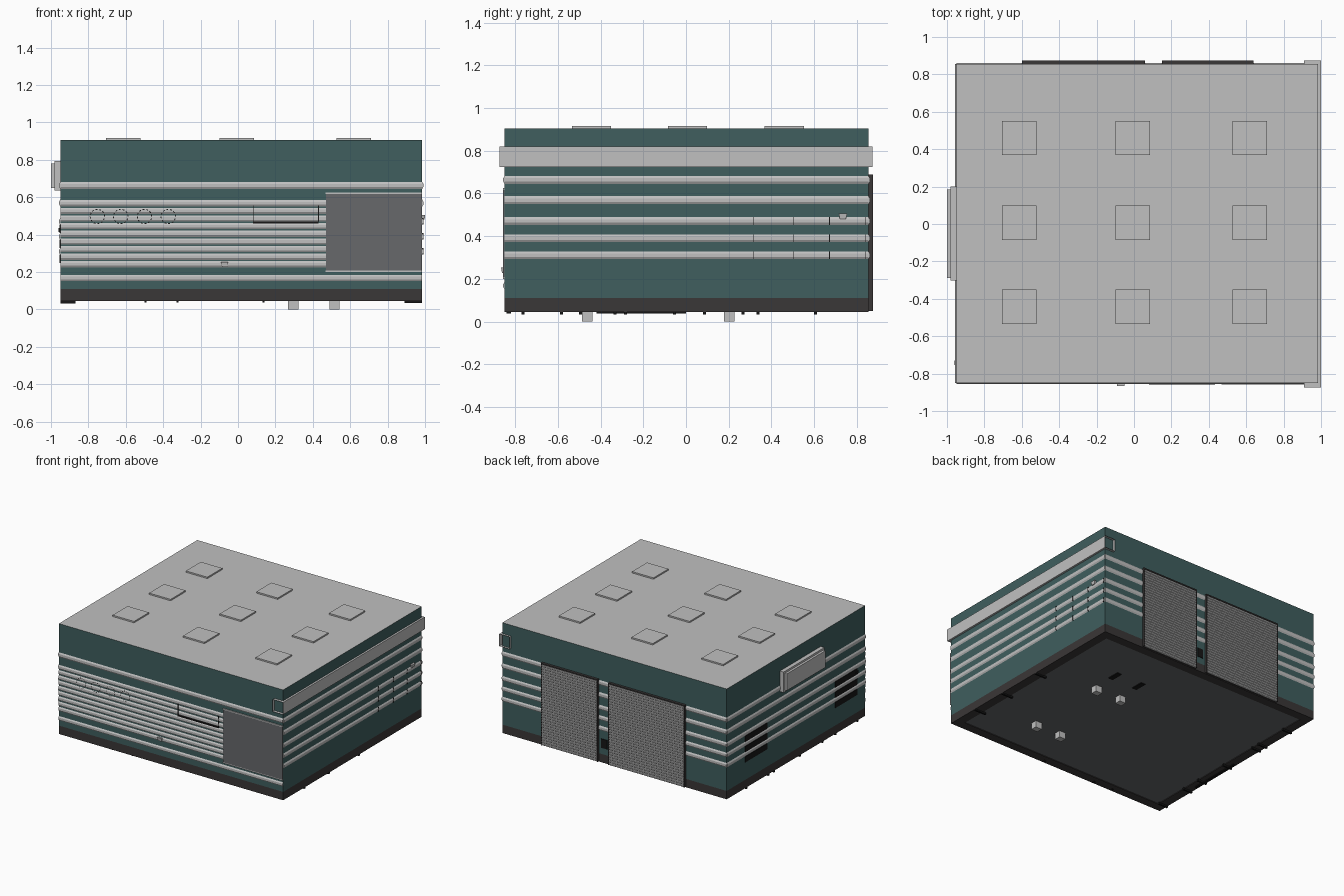
import bpy, bmesh, math
from mathutils import Vector

if "Cube" in bpy.data.objects:
    bpy.data.objects.remove(bpy.data.objects["Cube"])


def mat(name, r, g, b):
    m = bpy.data.materials.new(name)
    m.diffuse_color = (r, g, b, 1)
    m.use_nodes = True
    m.node_tree.nodes["Principled BSDF"].inputs["Base Color"].default_value = m.diffuse_color
    return m


TEAL = mat("teal wall", 0.05, 0.112, 0.112)
LIGHT = mat("light grey", 0.53, 0.53, 0.53)
PANEL = mat("mid grey", 0.135, 0.14, 0.148)
BASE = mat("dark plinth", 0.042, 0.038, 0.038)
BLACK = mat("black", 0.008, 0.008, 0.008)

X0, X1, Y0, Y1 = -0.95, 0.985, -0.85, 0.855     # wall planes

# point on a wall: u along the wall, d outward, z up
WALL = {
    "front": lambda u, d, z: Vector((u, Y0 - d, z)),
    "back": lambda u, d, z: Vector((u, Y1 + d, z)),
    "left": lambda u, d, z: Vector((X0 - d, u, z)),
    "right": lambda u, d, z: Vector((X1 + d, u, z)),
}


def finish(name, bm, *mats, recalc=True):
    if recalc:
        bmesh.ops.recalc_face_normals(bm, faces=bm.faces)
    me = bpy.data.meshes.new(name)
    bm.to_mesh(me)
    bm.free()
    for m in mats:
        me.materials.append(m)
    ob = bpy.data.objects.new(name, me)
    bpy.context.collection.objects.link(ob)
    return ob


def add_box(bm, x0, x1, y0, y1, z0, z1):
    vs = bmesh.ops.create_cube(bm, size=1)["verts"]
    for v in vs:
        v.co = Vector(((x0 + x1) / 2 + v.co.x * (x1 - x0),
                       (y0 + y1) / 2 + v.co.y * (y1 - y0),
                       (z0 + z1) / 2 + v.co.z * (z1 - z0)))


def boxes(name, m, items):
    bm = bmesh.new()
    for b in items:
        add_box(bm, *b)
    return finish(name, bm, m)


def add_prism(bm, side, u0, u1, prof):
    """Extrude a (d, z) profile along a wall."""
    P = WALL[side]
    a = [bm.verts.new(P(u0, d, z)) for d, z in prof]
    b = [bm.verts.new(P(u1, d, z)) for d, z in prof]
    n = len(prof)
    for i in range(n):
        j = (i + 1) % n
        bm.faces.new((a[i], a[j], b[j], b[i]))
    bm.faces.new(a)
    bm.faces.new(b)


def bands(name, side, spans, levels, d=0.006):
    bm = bmesh.new()
    for u0, u1 in spans:
        for z0, z1 in levels:
            h = (z1 - z0) * 0.28
            add_prism(bm, side, u0, u1, [(0, z0), (d, z0 + h), (d, z1 - h), (0, z1)])
    return finish(name, bm, LIGHT)


def plates(name, side, m, items, d=0.003):
    """Thin rectangles (u0, u1, z0, z1) on a wall."""
    bm = bmesh.new()
    for u0, u1, z0, z1 in items:
        add_prism(bm, side, u0, u1, [(0, z0), (d, z0), (d, z1), (0, z1)])
    return finish(name, bm, m)


# main hall: teal walls, light roof
bm = bmesh.new()
add_box(bm, X0, X1, Y0, Y1, 0.11, 0.905)
hall = finish("hall_walls_and_roof", bm, TEAL, LIGHT)
for p in hall.data.polygons:
    p.material_index = 1 if p.normal.z > 0.5 else 0

# plinth rim and recessed floor
R = 0.07
boxes("plinth_rim", BASE, [
    (X0, X1, Y0, Y0 + R, 0.045, 0.11), (X0, X1, Y1 - R, Y1, 0.045, 0.11),
    (X0, X0 + R, Y0 + R, Y1 - R, 0.045, 0.11), (X1 - R, X1, Y0 + R, Y1 - R, 0.045, 0.11)])
boxes("floor", PANEL, [(X0 + R, X1 - R, Y0 + R, Y1 - R, 0.05, 0.1)])

# feet, floor slots and small pegs under the edges
boxes("feet", LIGHT, [(x, x + 0.055, y, y + 0.05, 0, 0.055)
                      for x in (0.268, 0.488) for y in (-0.488, 0.178)])
boxes("floor_slots", BLACK, [(x, x + 0.04, 0.36, 0.46, 0.045, 0.052) for x in (0.28, 0.5)])
pegs = [(X0, -0.87, y, y + 0.014, 0.032, 0.05)
        for y in (-0.77, -0.5, -0.34, -0.06, 0.26, 0.33, 0.6)]
pegs += [(0.89, X1, y, y + 0.014, 0.034, 0.05) for y in (-0.59, -0.29, 0.08)]
pegs += [(X0 + 0.01, X0 + 0.03, -0.42, 0.0, 0.038, 0.05)]
pegs += [(x, x + 0.012, Y0 + 0.01, Y0 + 0.03, 0.038, 0.05) for x in (-0.5, -0.33, 0.13)]
boxes("underside_pegs", BLACK, pegs)

# roof lights, three by three
boxes("roof_lights", LIGHT, [(x, x + 0.185, y, y + 0.184, 0.9, 0.916)
                             for x in (-0.707, -0.1, 0.526) for y in (-0.535, -0.085, 0.368)])

# cladding bands on the walls
side_levels = [(0.645, 0.682), (0.55, 0.588), (0.453, 0.489), (0.373, 0.408), (0.293, 0.328)]
bands("right_bands", "right", [(Y0, Y1)], side_levels)
bands("left_bands", "left", [(Y0, Y1)], side_levels)
bands("back_bands", "back", [(X0, -0.6), (0.06, 0.15), (0.64, X1)], side_levels)
bands("front_long_bands", "front", [(X0, X1)], [(0.645, 0.682), (0.152, 0.185)])
bands("front_louvres", "front", [(X0, 0.47)],
      [(0.225 + 0.0408 * i, 0.258 + 0.0408 * i) for i in range(9)])

# large grey front panel with light trim
plates("front_panel", "front", PANEL, [(0.47, X1, 0.208, 0.617)], 0.008)
plates("front_panel_trim", "front", LIGHT, [(0.467, X1, 0.617, 0.625), (0.467, X1, 0.2, 0.208)], 0.008)

# round front window outlines
bm = bmesh.new()
N = 24
for cx in (-0.752, -0.627, -0.5, -0.373):
    loops = [[bm.verts.new(WALL["front"](cx + r * math.cos(2 * math.pi * i / N), 0.007,
                                         0.497 + r * math.sin(2 * math.pi * i / N)))
              for i in range(N)] for r in (0.036, 0.041)]
    for i in range(0, N, 2):
        j = (i + 1) % N
        bm.faces.new((loops[0][i], loops[0][j], loops[1][j], loops[1][i]))
for f in bm.faces:
    f.normal_update()
    if f.normal.y > 0:
        f.normal_flip()
finish("round_window_outlines", bm, BLACK, recalc=False)

# slot window on the front, window slots on the left, joints on the right
plates("front_slot_window", "front", BLACK, [(0.08, 0.43, 0.461, 0.47)], 0.008)
plates("front_window_edges", "front", BLACK, [(u, u + 0.004, 0.47, 0.555) for u in (0.08, 0.428)], 0.007)
plates("left_windows", "left", BLACK,
       [(u0, u1, z, z + 0.045) for u0, u1 in ((0.36, 0.63), (-0.75, -0.48))
        for z in (0.248, 0.328, 0.408)], 0.004)
plates("right_panel_joints", "right", BLACK,
       [(u, u + 0.004, z0, z1) for u in (0.315, 0.5, 0.67, 0.84)
        for z0, z1 in side_levels[2:]], 0.007)
plates("back_door_vent", "back", BLACK, [(0.08, 0.13, 0.16, 0.23)], 0.005)

# roller shutters on the back: dark casing and slatted light face
for i, (a, b) in enumerate(((-0.6, 0.06), (0.15, 0.64))):
    boxes("shutter_casing_%d" % (i + 1), BASE, [
        (a, b, Y1 - 0.01, Y1 + 0.012, 0.05, 0.69), (a, b, Y1, Y1 + 0.02, 0.68, 0.69),
        (a, a + 0.008, Y1, Y1 + 0.02, 0.05, 0.69), (b - 0.008, b, Y1, Y1 + 0.02, 0.05, 0.69)])
    bm = bmesh.new()
    n, z0, h = 32, 0.05, 0.63 / 32
    for k in range(n):
        z = z0 + k * h
        add_prism(bm, "back", a + 0.008, b - 0.008,
                  [(0.01, z), (0.015, z), (0.02, z + h * 0.25), (0.02, z + h * 0.75),
                   (0.015, z + h), (0.01, z + h)])
    finish("shutter_slats_%d" % (i + 1), bm, LIGHT)

# open-ended fascia tube along the right wall
bm = bmesh.new()
ring = [(0.91, 0.725), (1.0, 0.725), (1.0, 0.82), (0.91, 0.82)]
ends = [[bm.verts.new((x, y, z)) for x, z in ring] for y in (-0.873, 0.873)]
for i in range(4):
    j = (i + 1) % 4
    bm.faces.new((ends[0][i], ends[0][j], ends[1][j], ends[1][i]))
finish("right_fascia", bm, LIGHT)

# stepped blank board on the left wall
boxes("left_board", LIGHT, [(-0.982, X0, -0.303, 0.2, 0.635, 0.795),
                            (-1.0, -0.982, -0.288, 0.185, 0.65, 0.78)])

# small wall lamps and a left wall peg
bm = bmesh.new()
for side, u, z in (("right", 0.735, 0.48), ("front", -0.072, 0.228)):
    P = WALL[side]
    lo = [bm.verts.new(P(u + s * 0.014, d, z)) for s, d in ((-1, 0), (1, 0), (1, 0.012), (-1, 0.012))]
    hi = [bm.verts.new(P(u + s * 0.02, d, z + 0.026)) for s, d in ((-1, 0), (1, 0), (1, 0.016), (-1, 0.016))]
    bm.faces.new(lo)
    bm.faces.new(hi)
    for i in range(4):
        j = (i + 1) % 4
        bm.faces.new((lo[i], lo[j], hi[j], hi[i]))
finish("wall_lamps", bm, LIGHT)
boxes("left_wall_peg", BLACK, [(X0 - 0.01, X0, -0.755, -0.73, 0.415, 0.435)])
